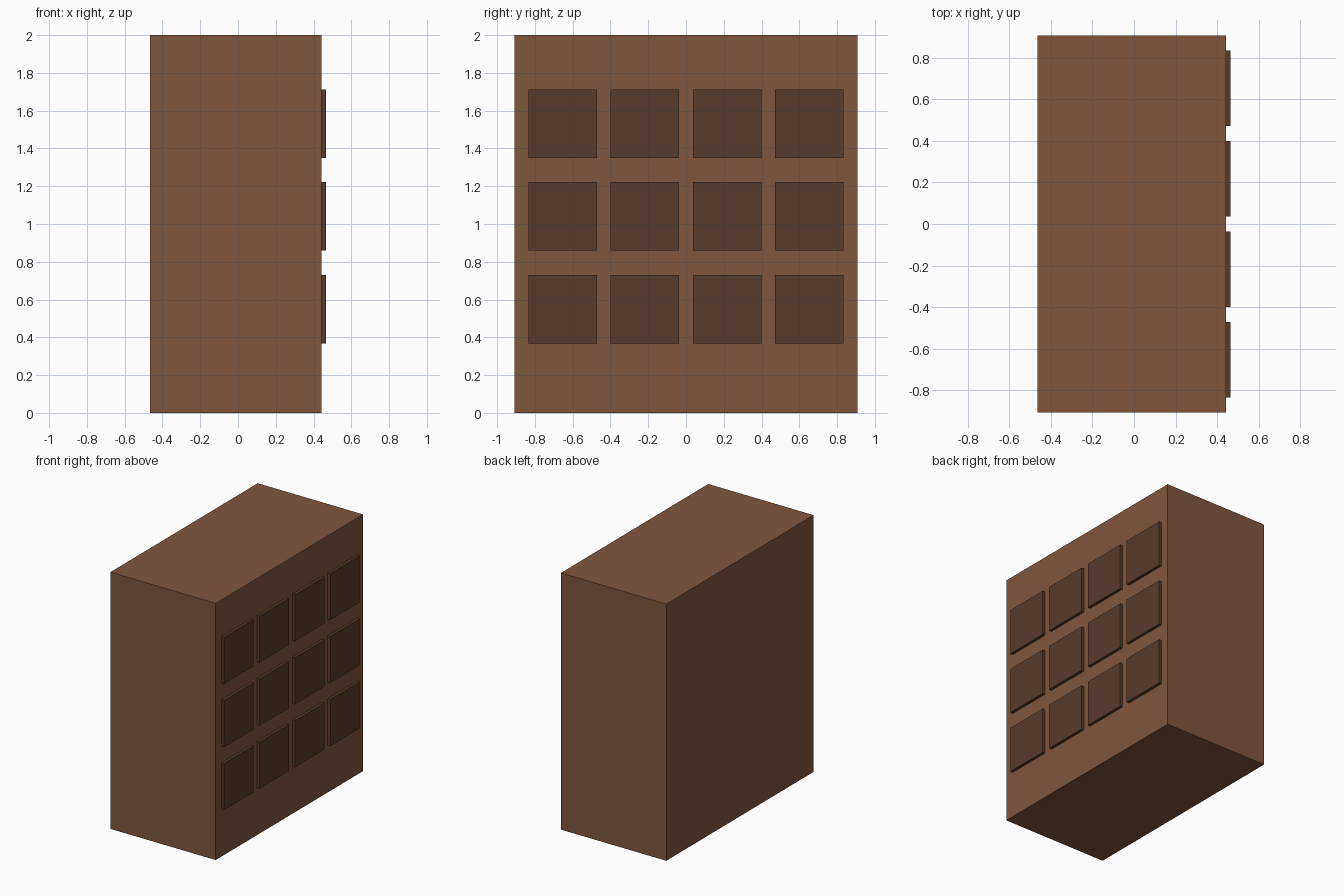
import bpy

if "Cube" in bpy.data.objects:
    bpy.data.objects.remove(bpy.data.objects["Cube"])


def material(name, color):
    m = bpy.data.materials.new(name)
    m.diffuse_color = (*color, 1)
    m.use_nodes = True
    m.node_tree.nodes["Principled BSDF"].inputs["Base Color"].default_value = m.diffuse_color
    return m


def box(name, lo, hi, mat):
    bpy.ops.mesh.primitive_cube_add(size=1, location=[(a + b) / 2 for a, b in zip(lo, hi)])
    ob = bpy.context.object
    ob.name = name
    ob.scale = [b - a for a, b in zip(lo, hi)]
    bpy.ops.object.transform_apply(location=False, rotation=False, scale=True)
    ob.data.materials.append(mat)
    return ob


wood = material("brown_wood", (0.216, 0.093, 0.047))
dark = material("dark_wood", (0.098, 0.045, 0.025))

# Cabinet body
FACE = 0.443
box("cabinet_body", (-0.465, -0.907, 0), (FACE, 0.907, 2), wood)

# Grid of raised drawer fronts on the right side
HALF = 0.1815
for row in range(3):
    z = 0.549 + 0.491 * row
    for col in range(4):
        y = (col - 1.5) * 0.4355
        box(f"drawer_front_{row + 1}_{col + 1}",
            (FACE - 0.022, y - HALF, z - HALF),
            (0.465, y + HALF, z + HALF), dark)
